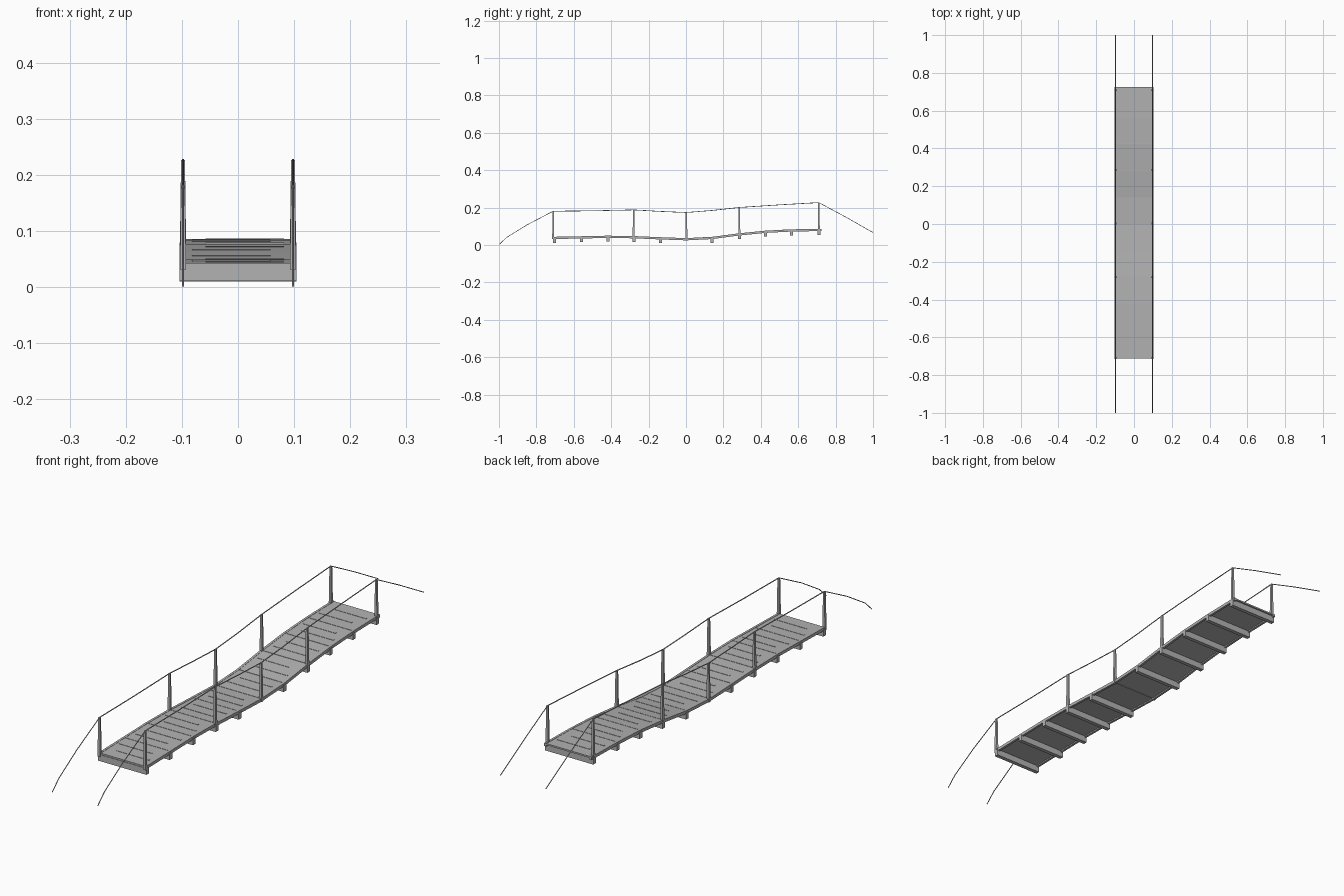
import bpy, bmesh, math
from mathutils import Vector

if "Cube" in bpy.data.objects:
    bpy.data.objects.remove(bpy.data.objects["Cube"])


def material(name, v):
    m = bpy.data.materials.new(name)
    m.diffuse_color = (v, v, v, 1)
    m.use_nodes = True
    m.node_tree.nodes["Principled BSDF"].inputs["Base Color"].default_value = m.diffuse_color
    return m


grey = material("weathered grey", 0.45)

# Height profiles along the bridge: (y, z)
DECK = [(-0.71, 0.043), (-0.56, 0.046), (-0.42, 0.049), (-0.28, 0.047), (-0.14, 0.041), (0, 0.036),
        (0.14, 0.043), (0.285, 0.062), (0.425, 0.076), (0.565, 0.083), (0.725, 0.086)]
ROPE = [(-1, 0.002), (-0.96, 0.04), (-0.85, 0.108), (-0.71, 0.181), (-0.5, 0.183), (-0.28, 0.188),
        (-0.14, 0.180), (0, 0.174), (0.14, 0.185), (0.285, 0.201), (0.5, 0.215), (0.71, 0.227),
        (0.85, 0.152), (1, 0.067)]


def height(profile, y):
    for (y0, z0), (y1, z1) in zip(profile, profile[1:]):
        if y <= y1:
            return z0 + (z1 - z0) * (y - y0) / (y1 - y0)
    return profile[-1][1]


def finish(name, bm):
    bmesh.ops.recalc_face_normals(bm, faces=bm.faces)
    me = bpy.data.meshes.new(name)
    bm.to_mesh(me)
    bm.free()
    me.materials.append(grey)
    ob = bpy.data.objects.new(name, me)
    bpy.context.collection.objects.link(ob)
    return ob


def hexa(bm, bottom, top):
    vs = [bm.verts.new(p) for p in bottom + top]
    for f in [(0, 1, 2, 3), (4, 5, 6, 7), (0, 1, 5, 4), (1, 2, 6, 5), (2, 3, 7, 6), (3, 0, 4, 7)]:
        bm.faces.new([vs[i] for i in f])


def sloped(bm, x0, x1, y0, y1, lo, hi):
    """Box following the deck slope, from lo to hi relative to the deck."""
    a, b = height(DECK, y0), height(DECK, y1)
    ring = [(x0, y0, a), (x1, y0, a), (x1, y1, b), (x0, y1, b)]
    hexa(bm, [(x, y, z + lo) for x, y, z in ring], [(x, y, z + hi) for x, y, z in ring])


# Deck boards, one per bay
bm = bmesh.new()
for (y0, _), (y1, _) in zip(DECK, DECK[1:]):
    sloped(bm, -0.1, 0.1, y0 + 0.001, y1 - 0.001, -0.006, 0)
finish("deck_boards", bm)

# Low slats lying on the boards
bm = bmesh.new()
for i, ((y0, _), (y1, _)) in enumerate(zip(DECK, DECK[1:])):
    for k, t in enumerate((0.33, 0.67)):
        y = y0 + (y1 - y0) * t
        s = 0.012 * (-1) ** (i + k)
        sloped(bm, -0.07 + s, 0.07 + s, y - 0.003, y + 0.003, -0.001, 0.0012)
finish("deck_slats", bm)

# Side rails running under the deck edges
bm = bmesh.new()
for s in (-1, 1):
    for (y0, _), (y1, _) in zip(DECK, DECK[1:]):
        x0, x1 = sorted((s * 0.093, s * 0.102))
        sloped(bm, x0, x1, y0, y1, -0.011, 0.001)
finish("side_rails", bm)

# Cross beams below the seams (none at mid span)
bm = bmesh.new()
for y in (-0.703, -0.56, -0.417, -0.277, -0.136, 0.14, 0.285, 0.425, 0.565, 0.71):
    z = height(DECK, y)
    ring = [(-0.104, y - 0.008), (0.104, y - 0.008), (0.104, y + 0.008), (-0.104, y + 0.008)]
    hexa(bm, [(a, b, z - 0.031) for a, b in ring], [(a, b, z - 0.006) for a, b in ring])
finish("cross_beams", bm)

# Tapered handrail posts
bm = bmesh.new()
for s in (-1, 1):
    for y in (-0.71, -0.28, 0.002, 0.285, 0.71):
        zs = (height(DECK, y) - 0.012, height(ROPE, y))
        rings = []
        for z, r in zip(zs, (0.0055, 0.0035)):
            rings.append([(s * 0.098 + a * r, y + b * r, z)
                          for a, b in ((-1, -1), (1, -1), (1, 1), (-1, 1))])
        hexa(bm, *rings)
finish("handrail_posts", bm)

# Handrail ropes with loose anchor ends
for s, side in ((-1, "left"), (1, "right")):
    bm = bmesh.new()
    rings = []
    for y, z in ROPE:
        rings.append([bm.verts.new((s * 0.098 + 0.002 * math.cos(a), y, z + 0.002 * math.sin(a)))
                      for a in (i * math.tau / 6 for i in range(6))])
    for p, q in zip(rings, rings[1:]):
        for i in range(6):
            j = (i + 1) % 6
            bm.faces.new((p[i], p[j], q[j], q[i]))
    bm.faces.new(rings[0])
    bm.faces.new(rings[-1])
    finish(side + "_handrail_rope", bm)
